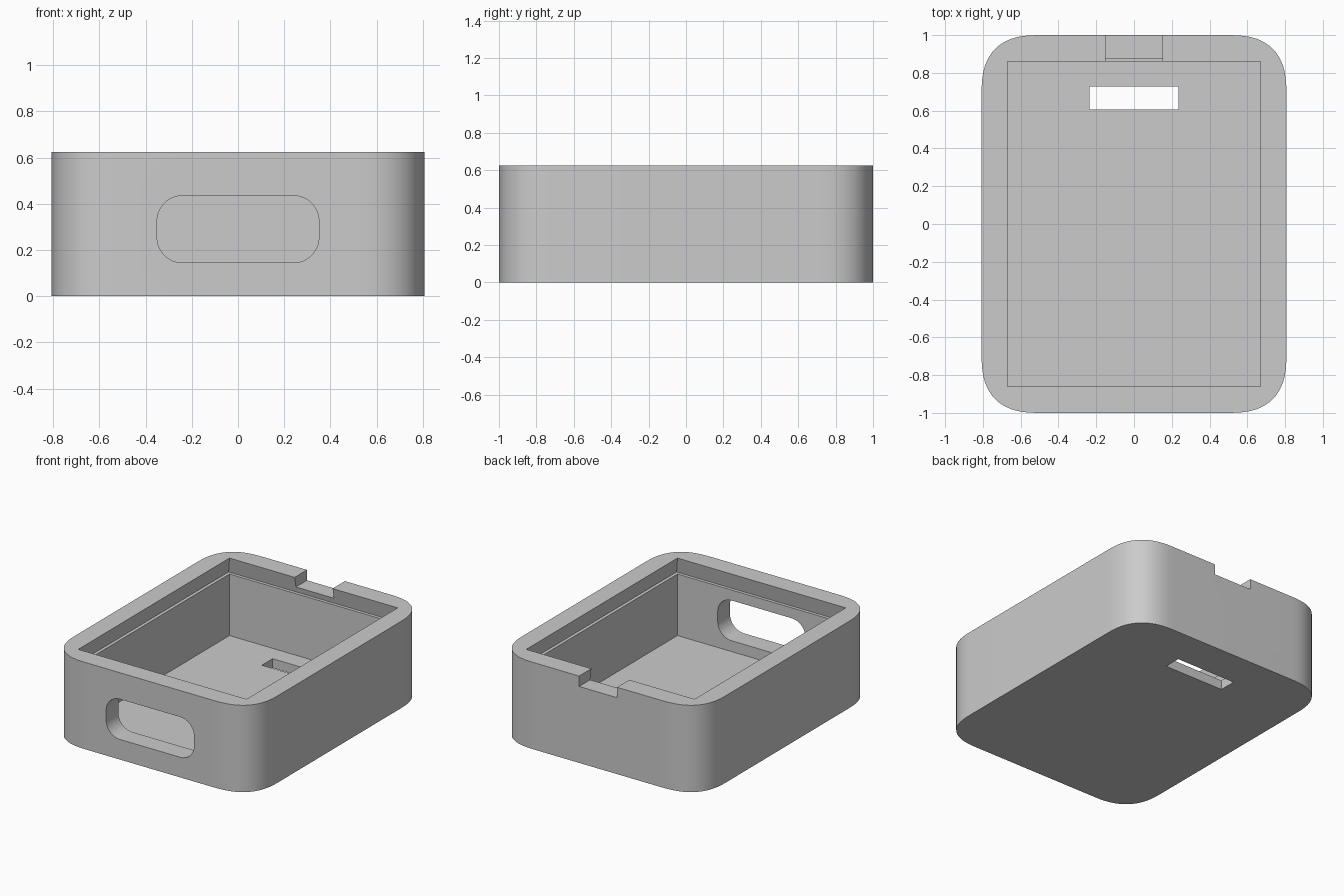
import bpy, bmesh, math
from mathutils import Vector

cube = bpy.data.objects.get("Cube")
if cube:
    bpy.data.objects.remove(cube, do_unlink=True)

HX, HY, H = 0.807, 1.0, 0.625      # outer half sizes and height
CX, CY, FLOOR = 0.67, 0.86, 0.067  # cavity half sizes and floor thickness
GROOVE_Z, SLOPE = 0.51, 0.2        # bottom of the lid groove and its taper

grey = bpy.data.materials.new("plain_grey")
grey.use_nodes = True
colour = (0.6, 0.6, 0.6, 1)
grey.diffuse_color = colour
grey.node_tree.nodes["Principled BSDF"].inputs["Base Color"].default_value = colour


def rounded(hx, hy, r, power=2.0, steps=12):
    """Rectangle outline with rounded corners, counter-clockwise."""
    pts = []
    for sx, sy in ((1, 1), (-1, 1), (-1, -1), (1, -1)):
        arc = []
        for i in range(steps + 1):
            a = math.pi / 2 * i / steps
            c = max(math.cos(a), 0) ** (2 / power)
            s = max(math.sin(a), 0) ** (2 / power)
            arc.append((sx * (hx - r + r * c), sy * (hy - r + r * s)))
        pts += arc if sx * sy > 0 else arc[::-1]
    return pts


def rect(hx, hy):
    return [(hx, hy), (-hx, hy), (-hx, -hy), (hx, -hy)]


def loft(name, lower, upper):
    """Solid between two matching rings of 3D points."""
    bm = bmesh.new()
    a = [bm.verts.new(p) for p in lower]
    b = [bm.verts.new(p) for p in upper]
    n = len(a)
    bm.faces.new(a[::-1])
    bm.faces.new(b)
    for i in range(n):
        j = (i + 1) % n
        bm.faces.new((a[i], a[j], b[j], b[i]))
    bmesh.ops.recalc_face_normals(bm, faces=bm.faces)
    mesh = bpy.data.meshes.new(name)
    bm.to_mesh(mesh)
    bm.free()
    mesh.materials.append(grey)
    obj = bpy.data.objects.new(name, mesh)
    bpy.context.collection.objects.link(obj)
    return obj


def prism(name, outline, z0, z1, centre=(0, 0)):
    ring = [(x + centre[0], y + centre[1]) for x, y in outline]
    return loft(name, [(x, y, z0) for x, y in ring], [(x, y, z1) for x, y in ring])


# Outer shell with soft corners
case = prism("case_body", rounded(HX, HY, 0.31, 2.6, 16), 0, H)

# Main cavity, undercut lid groove, thumb notch, strap slot
top = H + 0.05
lo, hi = SLOPE * (H - GROOVE_Z), SLOPE * (H - top)
cutters = [
    prism("cavity_cutter", rect(CX, CY), FLOOR, top),
    loft("groove_cutter",
         [(x, y, GROOVE_Z) for x, y in rect(CX + lo, CY + lo)],
         [(x, y, top) for x, y in rect(CX + hi, CY + hi)]),
    prism("notch_cutter", rect(0.151, 0.2), H - 0.075, top, (0, 1.0)),
    prism("slot_cutter", rect(0.235, 0.061), -0.1, 0.2, (0, 0.668)),
]

# Rounded window through the front wall
window = rounded(0.35, 0.145, 0.11)
cutters.append(loft("window_cutter",
                    [(x, -1.2, z + 0.29) for x, z in window],
                    [(x, -0.7, z + 0.29) for x, z in window]))

# Carve the openings
bpy.context.view_layer.objects.active = case
for cutter in cutters:
    cutter.hide_render = True
    mod = case.modifiers.new(cutter.name, "BOOLEAN")
    mod.operation = "DIFFERENCE"
    mod.solver = "EXACT"
    mod.object = cutter
    bpy.ops.object.modifier_apply(modifier=mod.name)
    bpy.data.objects.remove(cutter, do_unlink=True)

# Smooth corners, crisp rims
bpy.ops.object.select_all(action="DESELECT")
case.select_set(True)
bpy.ops.object.shade_smooth_by_angle(angle=math.radians(30))
